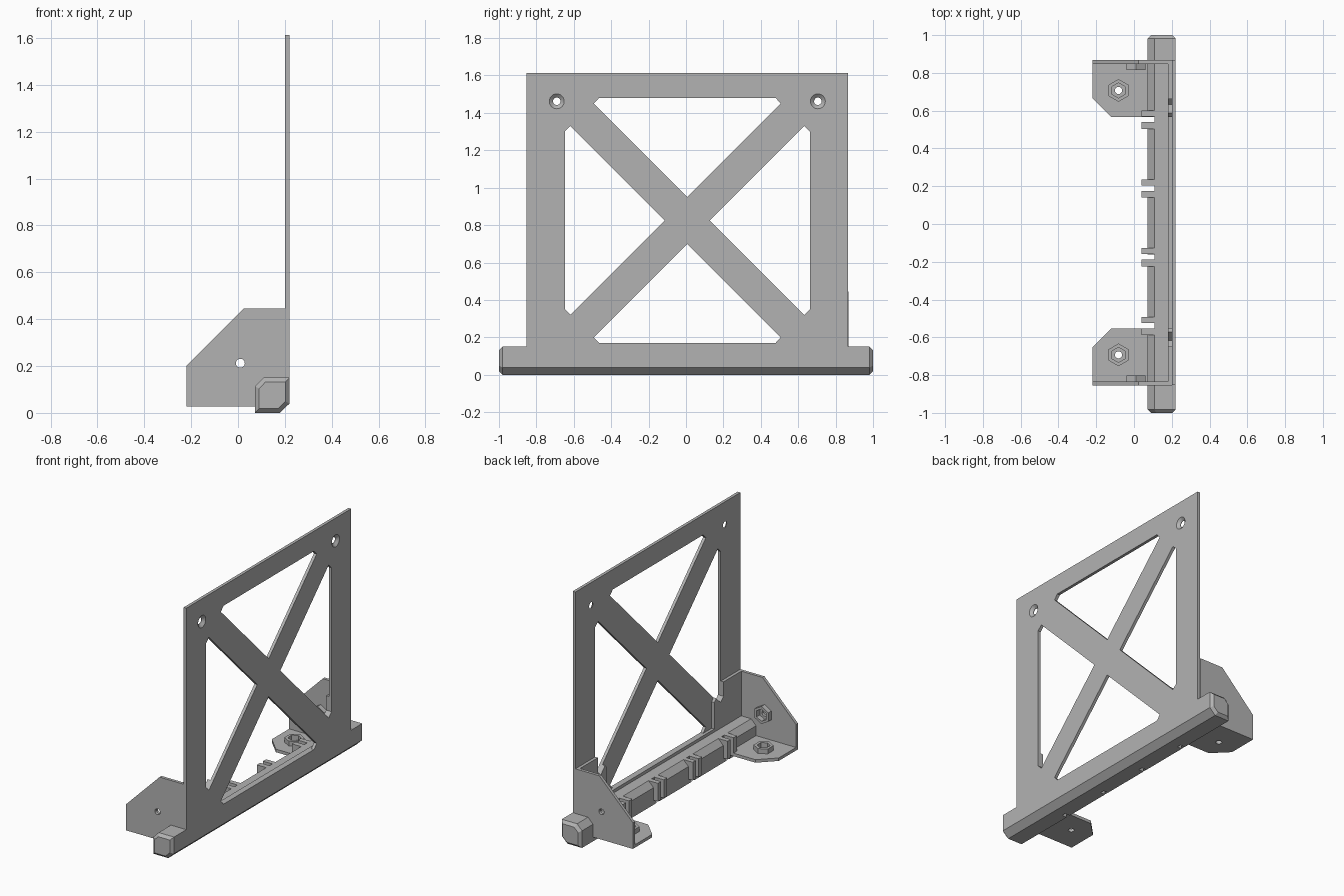
import bpy, bmesh, math

if "Cube" in bpy.data.objects:
    bpy.data.objects.remove(bpy.data.objects["Cube"], do_unlink=True)

GREY = (0.45, 0.45, 0.45, 1)
mat = bpy.data.materials.new("light grey plastic")
mat.use_nodes = True
mat.diffuse_color = GREY
mat.node_tree.nodes["Principled BSDF"].inputs["Base Color"].default_value = GREY

SHIFT = 0.007          # frame sits slightly off the middle of the rail
MID = 0.825            # height of the crossing of the braces


def loft(name, rings):
    """Closed solid through rings of equal point count."""
    bm = bmesh.new()
    loops = [[bm.verts.new(p) for p in ring] for ring in rings]
    n = len(loops[0])
    for a, b in zip(loops, loops[1:]):
        for i in range(n):
            bm.faces.new((a[i], a[(i + 1) % n], b[(i + 1) % n], b[i]))
    bm.faces.new(loops[0][::-1])
    bm.faces.new(loops[-1])
    bmesh.ops.recalc_face_normals(bm, faces=bm.faces)
    mesh = bpy.data.meshes.new(name)
    bm.to_mesh(mesh)
    bm.free()
    mesh.materials.append(mat)
    obj = bpy.data.objects.new(name, mesh)
    bpy.context.collection.objects.link(obj)
    return obj


def place(axis, u, v, w):
    return {"x": (w, u, v), "y": (u, w, v), "z": (u, v, w)}[axis]


def prism(name, pts, axis, lo, hi):
    return loft(name, [[place(axis, u, v, w) for u, v in pts] for w in (lo, hi)])


def ngon(u, v, r, n):
    return [(u + r * math.sin(math.tau * i / n), v + r * math.cos(math.tau * i / n))
            for i in range(n)]


def combine(obj, others, operation):
    """Apply a boolean with each helper, then drop the helpers."""
    for other in others:
        mod = obj.modifiers.new("boolean", "BOOLEAN")
        mod.operation, mod.solver, mod.object = operation, "EXACT", other
        bpy.context.view_layer.update()
        graph = bpy.context.evaluated_depsgraph_get()
        mesh = bpy.data.meshes.new_from_object(obj.evaluated_get(graph))
        obj.modifiers.clear()
        obj.data = mesh
        bpy.data.objects.remove(other, do_unlink=True)
    return obj


# Base rail with chamfered edges and ends
section = [(.072, 0), (.178, 0), (.22, .04), (.22, .15), (.108, .15), (.072, .113)]
rings = []
for y, k in ((-1, .76), (-.982, 1), (.982, 1), (1, .76)):
    rings.append([(.147 + (x - .147) * k, y, .075 + (z - .075) * k) for x, z in section])
rail = loft("base_rail", rings)

# Upright panel with crossed braces
panel = prism("panel", [(SHIFT - .86, .1), (SHIFT + .86, .1),
                        (SHIFT + .86, 1.612), (SHIFT - .86, 1.612)], "x", .2, .22)
# Thicker backing strip rising into corner gussets
half = [(.86, .1), (.86, .445), (.65, .445), (.65, .35), (.625, .32),
        (.58, .365), (.56, .345), (.56, .16)]
outline = [(SHIFT + y, z) for y, z in half]
outline += [(SHIFT - y, z) for y, z in reversed(half)]
backing = prism("backing", outline, "x", .18, .205)
lip = prism("lip", [(SHIFT - .57, .1), (SHIFT + .57, .1),
                    (SHIFT + .57, .17), (SHIFT - .57, .17)], "x", .18, .205)
frame = combine(rail, [panel, backing, lip], "UNION")
frame.name = "rail_and_panel"

# Four triangular windows and two countersunk screw holes
cutters = []
for s in (-1, 1):
    tall = [(.655, -.475), (.625, -.505), (.12, 0), (.625, .505), (.655, .475)]
    cutters.append(prism("window", [(SHIFT + s * y, MID + z) for y, z in tall],
                         "x", .1, .3))
    wide = [(-.5, .625), (-.472, .655), (.472, .655), (.5, .625), (0, .125)]
    low = .15 if s > 0 else .175
    cutters.append(prism("window", [(SHIFT + y, MID + s * z) for y, z in wide],
                         "x", low, .3))
    hole = [[place("x", u, v, w) for u, v in ngon(SHIFT + s * .698, 1.462, r, 24)]
            for w, r in ((.19, .02), (.203, .02), (.22, .04), (.225, .04))]
    cutters.append(loft("screw_hole", hole))
combine(frame, cutters, "DIFFERENCE")

# Cable guide ribs in pairs, with a slot between each pair
ribs, slots = [], []
for i in range(4):
    y = SHIFT + (i - 1.5) * .364
    d = 1 if i > 1 else -1
    for off, w in ((.031, .016), (-.031, .018)):
        c = y + off
        ribs.append(prism("rib", [(.04, c - w), (.13, c - w), (.13, c + w), (.04, c + w)],
                          "z", .03, .15))
    slots.append(prism("slot", [(.03, y - .014), (.108, y - .014),
                                (.108, y + .014), (.03, y + .014)], "z", -.1, .2))
combine(frame, ribs, "UNION")
combine(frame, slots, "DIFFERENCE")

# End brackets: side wall, floor tab, hex nut sockets
for s, side in ((-1, "front"), (1, "back")):
    def ys(d):
        return SHIFT + s * d
    wall = prism(side + "_bracket", [(-.22, .028), (.2, .028), (.2, .445), (.025, .445),
                                     (-.22, .2)], "y", ys(.841), ys(.861))
    floor = prism("tab", [(-.22, ys(.861)), (.09, ys(.861)), (.09, ys(.56)),
                          (-.12, ys(.56)), (-.22, ys(.66))], "z", .028, .048)
    wall_at, floor_at = (.01, .212), (-.082, ys(.7))
    sockets = [prism("socket", ngon(*wall_at, .058, 6), "y", ys(.808), ys(.85)),
               prism("socket", ngon(*floor_at, .06, 6), "z", .04, .08)]
    combine(wall, [floor] + sockets, "UNION")
    voids = [prism("nut", ngon(*wall_at, .04, 6), "y", ys(.7), ys(.841)),
             prism("nut", ngon(*floor_at, .04, 6), "z", .048, .12),
             prism("bolt", ngon(*wall_at, .019, 24), "y", ys(.8), ys(.9)),
             prism("bolt", ngon(*floor_at, .019, 24), "z", 0, .1)]
    combine(wall, voids, "DIFFERENCE")
